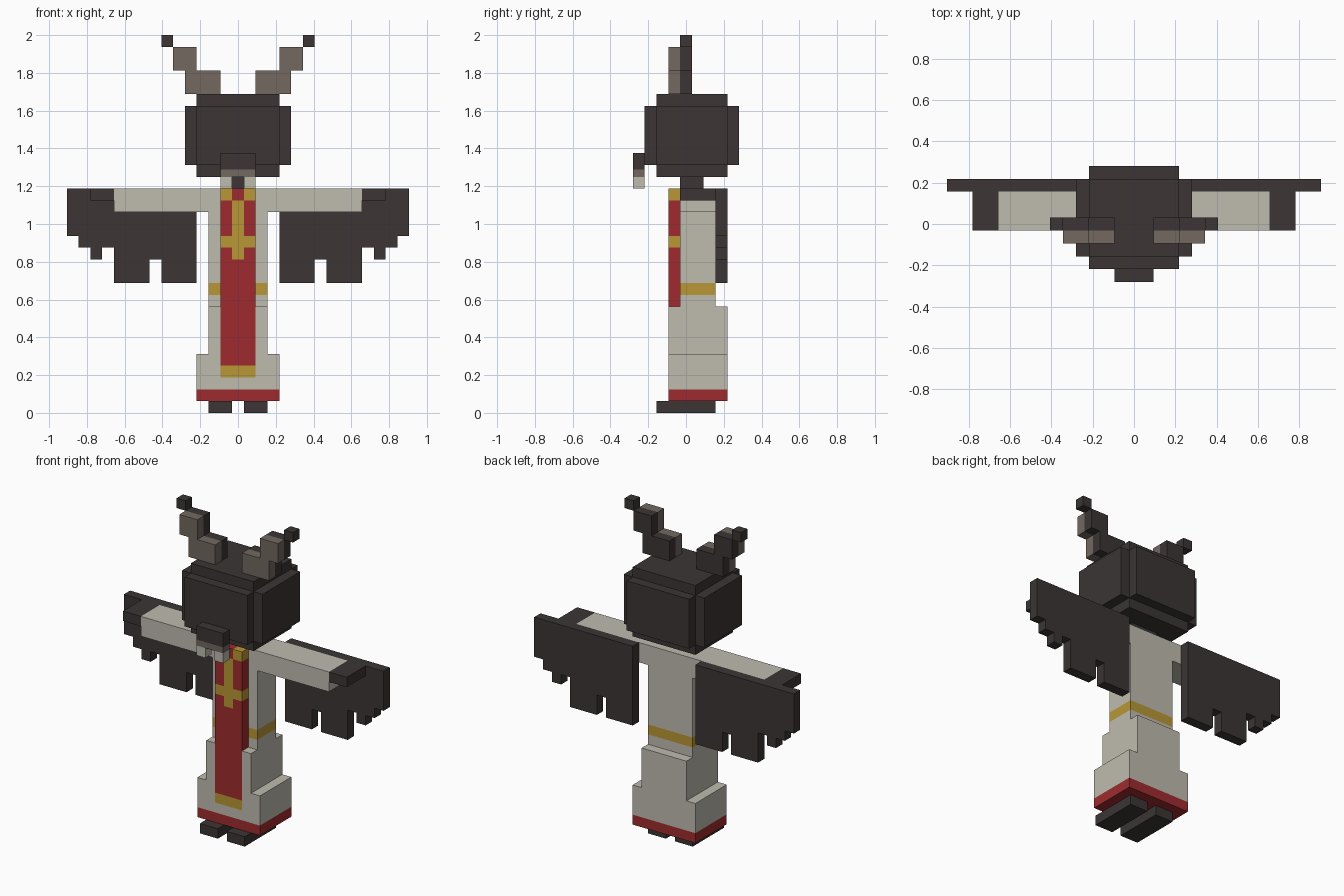
import bpy
import bmesh

U = 1 / 16  # one block of the grid

if "Cube" in bpy.data.objects:
    bpy.data.objects.remove(bpy.data.objects["Cube"], do_unlink=True)


def linear(c):
    c /= 255
    return c / 12.92 if c <= 0.04045 else ((c + 0.055) / 1.055) ** 2.4


def material(name, rgb):
    m = bpy.data.materials.new(name)
    m.use_nodes = True
    col = (*[linear(c) for c in rgb], 1)
    m.diffuse_color = col
    bsdf = m.node_tree.nodes["Principled BSDF"]
    bsdf.inputs["Base Color"].default_value = col
    bsdf.inputs["Roughness"].default_value = 0.9
    return m


DARK, CLOTH, RED, GOLD, HORN = range(5)
MATS = [material("dark_feather", (60, 53, 53)), material("pale_cloth", (191, 187, 175)),
        material("red_cloth", (159, 43, 46)), material("gold_trim", (184, 151, 54)),
        material("horn_brown", (114, 104, 96))]


def finish(name, bm, mirror):
    bmesh.ops.recalc_face_normals(bm, faces=bm.faces)
    bmesh.ops.scale(bm, vec=(U, U, U), verts=bm.verts)
    me = bpy.data.meshes.new(name)
    bm.to_mesh(me)
    bm.free()
    for m in MATS:
        me.materials.append(m)
    ob = bpy.data.objects.new(name, me)
    bpy.context.collection.objects.link(ob)
    if mirror:
        ob.modifiers.new("Mirror", 'MIRROR').use_mirror_merge = False
    return ob


def box(name, x, y, z, colour, cut_x=(), cut_y=(), cut_z=(), mirror=False):
    """Box between block limits; colour is an index or a rule on the face centre."""
    bm = bmesh.new()
    bmesh.ops.create_cube(bm, size=1)
    for v in bm.verts:
        for i, (lo, hi) in enumerate((x, y, z)):
            v.co[i] = hi if v.co[i] > 0 else lo
    for axis, cuts in enumerate((cut_x, cut_y, cut_z)):
        for c in cuts:
            co, no = [0, 0, 0], [0, 0, 0]
            co[axis], no[axis] = c, 1
            bmesh.ops.bisect_plane(bm, geom=bm.verts[:] + bm.edges[:] + bm.faces[:],
                                   plane_co=co, plane_no=no)
    for f in bm.faces:
        f.material_index = colour(f.calc_center_median()) if callable(colour) else colour
    return finish(name, bm, mirror)


def slab(name, outline, y0, y1, colour, mirror=True):
    """Outline in x and z, extruded along y."""
    bm = bmesh.new()
    face = bm.faces.new([bm.verts.new((x, y0, z)) for x, z in outline])
    new = bmesh.ops.extrude_face_region(bm, geom=[face])["geom"]
    bmesh.ops.translate(bm, vec=(0, y1 - y0, 0),
                        verts=[g for g in new if isinstance(g, bmesh.types.BMVert)])
    for f in bm.faces:
        f.material_index = colour
    return finish(name, bm, mirror)


# Head: three crossing boxes give the notched edges
box("head_core", (-3.5, 3.5), (-2.5, 3.5), (20, 27), DARK)
box("head_depth", (-3.5, 3.5), (-3.5, 4.5), (21, 26), DARK)
box("head_width", (-4.5, 4.5), (-2.5, 3.5), (21, 26), DARK)
box("neck", (-1.5, 1.5), (-0.5, 1.5), (19, 20), DARK)

# Snout with a brown lower edge and two pale teeth
box("snout", (-1.5, 1.5), (-4.5, -3.5), (20, 22),
    lambda c: HORN if c.z < 20.6 else DARK, cut_z=(20.6,))
box("teeth", (0.5, 1.5), (-4.5, -3.5), (19, 20), CLOTH, mirror=True)

# Stepped antlers: brown front layer, dark back layer with the tip
steps = [(1.5, 27), (4.5, 27), (4.5, 29), (5.5, 29), (5.5, 31), (3.5, 31), (3.5, 29), (1.5, 29)]
slab("antler_front", steps, -1.5, -0.5, HORN)
slab("antler_back", steps, -0.5, 0.5, DARK)
box("antler_tip", (5.5, 6.5), (-0.5, 0.5), (31, 32), DARK, mirror=True)

# Torso with gold belt, sleeves and hands
box("torso", (-2.5, 2.5), (-0.5, 2.5), (9, 19),
    lambda c: GOLD if 10 < c.z < 11 else CLOTH, cut_z=(10, 11))
box("sleeve", (2.5, 10.5), (-0.5, 2.5), (17, 19), CLOTH, mirror=True)
box("hand", (10.5, 12.5), (-0.5, 2.5), (18, 19), DARK, mirror=True)

# Ragged wings behind the sleeves
slab("wing", [(3.5, 19), (14.5, 19), (14.5, 15), (13.5, 15), (13.5, 14), (12.5, 14),
              (12.5, 13), (11.5, 13), (11.5, 14), (10.5, 14), (10.5, 11), (7.5, 11),
              (7.5, 13), (6.5, 13), (6.5, 11), (3.5, 11)], 2.5, 3.5, DARK)


# Robe: the lower stole is cut into its front face
def robe_colour(c):
    if c.z < 2:
        return RED
    if c.y < -1.49 and abs(c.x) < 1.5 and c.z > 3:
        return GOLD if c.z < 4 else RED
    return CLOTH


box("robe_upper", (-2.5, 2.5), (-1.5, 3.5), (5, 9), robe_colour, cut_x=(-1.5, 1.5))
box("robe_hem", (-3.5, 3.5), (-1.5, 3.5), (1, 5), robe_colour,
    cut_x=(-1.5, 1.5), cut_z=(2, 3, 4))


# Raised upper stole with a gold cross
def stole_colour(c):
    middle = abs(c.x) < 0.5
    if c.z > 18:
        return RED if middle else GOLD
    if 14 < c.z < 15 or (middle and c.z > 13):
        return GOLD
    return RED


box("stole", (-1.5, 1.5), (-1.5, -0.5), (9, 19), stole_colour,
    cut_x=(-0.5, 0.5), cut_z=(13, 14, 15, 18))

# Feet
box("foot", (0.5, 2.5), (-2.5, 2.5), (0, 1), DARK, mirror=True)
